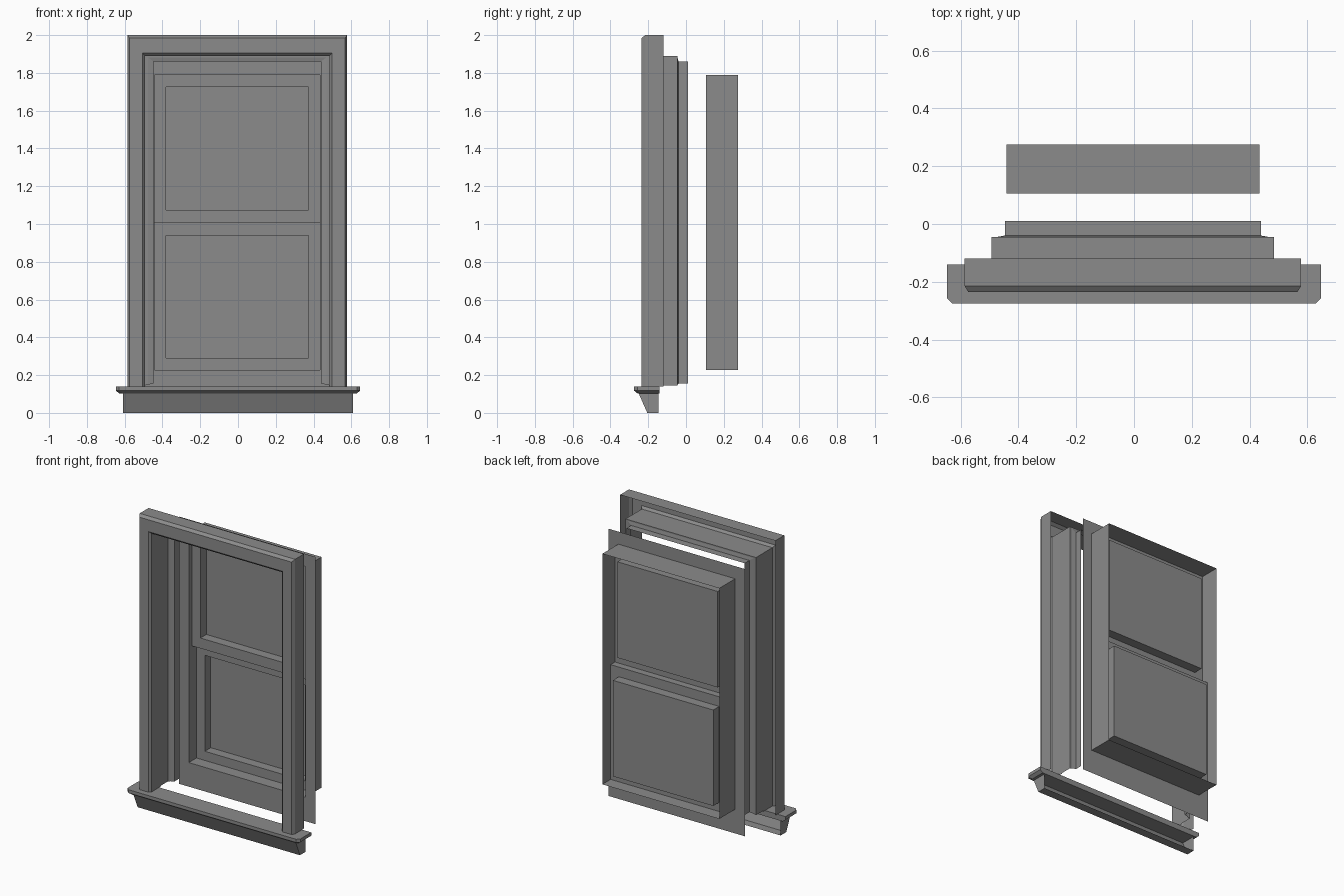
import bpy

cube = bpy.data.objects.get("Cube")
if cube:
    bpy.data.objects.remove(cube, do_unlink=True)

grey = bpy.data.materials.new("plain_grey")
grey.use_nodes = True
colour = (0.26, 0.26, 0.26, 1)
grey.diffuse_color = colour
grey.node_tree.nodes["Principled BSDF"].inputs["Base Color"].default_value = colour

CX = -0.004  # centre line of the window


def make(name, verts, faces):
    mesh = bpy.data.meshes.new(name)
    mesh.from_pydata(verts, [], faces)
    mesh.materials.append(grey)
    obj = bpy.data.objects.new(name, mesh)
    bpy.context.collection.objects.link(obj)
    return obj


def nested_frame(name, loops, closed=True):
    """Join rectangles (half width, bottom, top, y), outermost first."""
    verts, faces = [], []
    for h, z0, z1, y in loops:
        verts += [(CX - h, y, z0), (CX - h, y, z1), (CX + h, y, z1), (CX + h, y, z0)]
    for k in range(len(loops) - 1):
        a, b = 4 * k, 4 * k + 4
        for i in range(4 if closed else 3):
            j = (i + 1) % 4
            faces.append((a + i, b + i, b + j, a + j))
    return make(name, verts, faces)


def panel(name, h, z0, z1, y):
    return make(name, [(CX - h, y, z0), (CX + h, y, z0), (CX + h, y, z1), (CX - h, y, z1)],
                [(0, 1, 2, 3)])


def stack(name, layers):
    """Solid through equal-sized loops, counterclockwise seen from the last layer."""
    n = len(layers[0])
    verts = [v for layer in layers for v in layer]
    faces = [tuple(reversed(range(n))), tuple(range(len(verts) - n, len(verts)))]
    for k in range(len(layers) - 1):
        for i in range(n):
            j = (i + 1) % n
            faces.append((k * n + i, k * n + j, k * n + n + j, k * n + n + i))
    return make(name, verts, faces)


# Hollow outer casing, open at the bottom and back
nested_frame("casing", [
    (0.582, 0.14, 2.0, -0.12),
    (0.582, 0.14, 2.0, -0.215),
    (0.57, 0.14, 1.985, -0.235),
    (0.502, 0.14, 1.905, -0.235),
    (0.489, 0.14, 1.89, -0.22),
    (0.489, 0.14, 1.89, -0.12)], closed=False)

# Two stepped jambs behind the casing
nested_frame("jamb", [
    (0.489, 0.145, 1.89, -0.12),
    (0.489, 0.145, 1.89, -0.045),
    (0.472, 0.15, 1.882, -0.045),
    (0.443, 0.155, 1.86, -0.04),
    (0.443, 0.155, 1.86, 0.01)], closed=False)

# Flat surround with the box that holds the sashes
SASH_H, SASH_BOTTOM, SASH_MID, SASH_TOP = 0.438, 0.228, 1.005, 1.79
nested_frame("sash_surround", [
    (0.51, 0.065, 1.875, 0.105),
    (SASH_H, SASH_BOTTOM, SASH_TOP, 0.105),
    (SASH_H, SASH_BOTTOM, SASH_TOP, 0.275)])

# Upper and lower sashes with recessed panes
PANE_H = 0.376
for label, z0, z1, p0, p1, y in (
        ("upper", SASH_MID, SASH_TOP, 1.075, 1.725, 0.14),
        ("lower", SASH_BOTTOM, SASH_MID, 0.29, 0.94, 0.187)):
    depth = y + 0.064
    nested_frame(label + "_sash", [
        (SASH_H, z0, z1, y), (PANE_H, p0, p1, y), (PANE_H, p0, p1, depth)])
    panel(label + "_pane", PANE_H, p0, p1, depth)

# Ledge where the sashes meet
make("meeting_rail",
     [(CX + sx * SASH_H, y, SASH_MID) for sx, y in ((-1, 0.14), (-1, 0.187), (1, 0.187), (1, 0.14))],
     [(0, 1, 2, 3)])


# Sill with clipped front corners and a bevelled lower edge
def sill_outline(inset, z):
    w, f, back, clip = 0.647 - inset, -0.275 + inset, -0.14, 0.018
    return [(w, back, z), (-w, back, z), (-w, f + clip, z), (-w + clip, f, z),
            (w - clip, f, z), (w, f + clip, z)]


stack("sill", [sill_outline(0.02, 0.102), sill_outline(0, 0.118), sill_outline(0, 0.14)])

# Sloping apron under the sill, open at the back
apron = [(-0.145, 0.102), (-0.25, 0.102), (-0.205, 0), (-0.145, 0)]
W = 0.608
verts = [(x, y, z) for x in (-W, W) for y, z in apron]
make("apron", verts, [(0, 1, 2, 3), (7, 6, 5, 4), (1, 5, 6, 2), (2, 6, 7, 3)])
